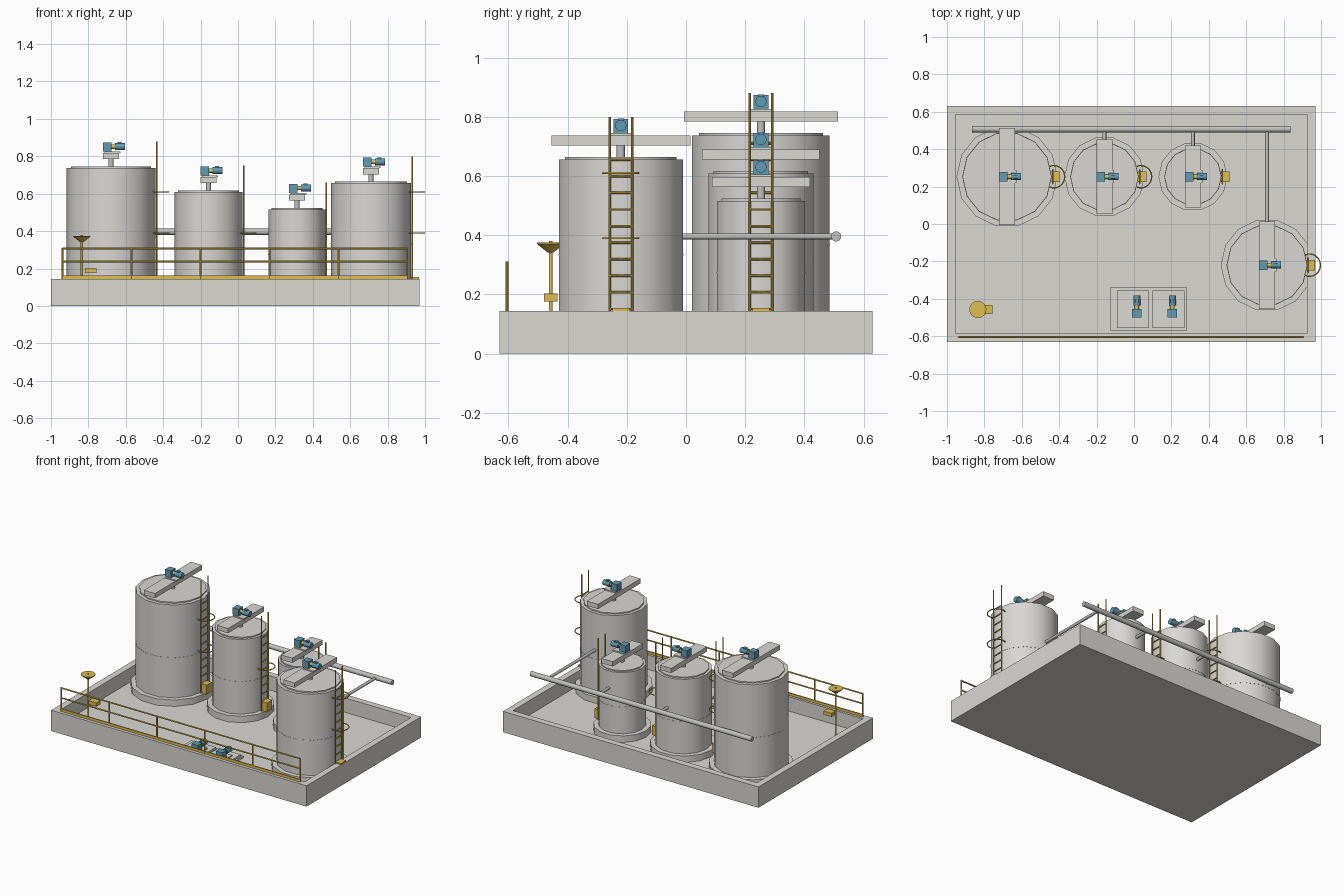
import bpy, bmesh, math
from mathutils import Matrix, Vector

if "Cube" in bpy.data.objects:
    bpy.data.objects.remove(bpy.data.objects["Cube"])


def material(name, rgb):
    m = bpy.data.materials.new(name)
    m.use_nodes = True
    m.diffuse_color = (*rgb, 1)
    m.node_tree.nodes["Principled BSDF"].inputs["Base Color"].default_value = (*rgb, 1)
    return m


CONCRETE = material("concrete grey", (0.70, 0.69, 0.65))
STEEL = material("tank steel", (0.70, 0.685, 0.655))
PIPE = material("pipe grey", (0.53, 0.53, 0.52))
YELLOW = material("safety yellow", (0.74, 0.51, 0.075))
BLUE = material("motor blue", (0.12, 0.33, 0.45))


def finish(name, bm, mat, smooth=False):
    me = bpy.data.meshes.new(name)
    bmesh.ops.recalc_face_normals(bm, faces=bm.faces)
    bm.to_mesh(me)
    bm.free()
    me.materials.append(mat)
    ob = bpy.data.objects.new(name, me)
    bpy.context.collection.objects.link(ob)
    if smooth:
        bpy.ops.object.select_all(action="DESELECT")
        ob.select_set(True)
        bpy.context.view_layer.objects.active = ob
        bpy.ops.object.shade_smooth_by_angle(angle=math.radians(35))
    return ob


def add_box(bm, centre, size):
    mat = Matrix.Translation(centre) @ Matrix.Diagonal((*size, 1))
    bmesh.ops.create_cube(bm, size=1, matrix=mat)


def add_rod(bm, a, b, r, sides=8, r2=None):
    a, b = Vector(a), Vector(b)
    rot = (b - a).to_track_quat("Z", "Y").to_matrix().to_4x4()
    bmesh.ops.create_cone(bm, cap_ends=True, segments=sides, radius1=r,
                          radius2=r if r2 is None else r2, depth=(b - a).length,
                          matrix=Matrix.Translation((a + b) / 2) @ rot)


def box(name, centre, size, mat):
    bm = bmesh.new()
    add_box(bm, centre, size)
    return finish(name, bm, mat)


def rod(name, a, b, r, mat, sides=16, r2=None):
    bm = bmesh.new()
    add_rod(bm, a, b, r, sides, r2)
    return finish(name, bm, mat, True)


def lathe(name, x, y, profile, mat, sides):
    bm = bmesh.new()
    verts = [bm.verts.new((x + r, y, z)) for r, z in profile]
    edges = [bm.edges.new(p) for p in zip(verts, verts[1:])]
    bmesh.ops.spin(bm, geom=verts + edges, cent=(x, y, 0), axis=(0, 0, 1),
                   angle=math.tau, steps=sides)
    bmesh.ops.remove_doubles(bm, verts=bm.verts, dist=0.0005)
    return finish(name, bm, mat, True)


def drive(name, x, y, z, turn):
    """Motor, coupling and gearbox in a row; z is the mounting height."""
    place = Matrix.Translation((x, y, z)) @ Matrix.Rotation(turn, 4, "Z")
    blue = bmesh.new()
    add_box(blue, (-0.02, 0, 0.032), (0.046, 0.05, 0.048))
    add_rod(blue, (0.022, 0, 0.034), (0.076, 0, 0.034), 0.019, 16)
    add_box(blue, (0.045, 0, 0.052), (0.022, 0.02, 0.012))
    yellow = bmesh.new()
    add_rod(yellow, (0.002, 0, 0.034), (0.022, 0, 0.034), 0.012, 12)
    plate = bmesh.new()
    add_box(plate, (0.008, 0, 0.004), (0.086, 0.07, 0.008))
    for part, bm, mat in (("motor", blue, BLUE), ("coupling", yellow, YELLOW),
                          ("mount_plate", plate, CONCRETE)):
        finish(name + "_" + part, bm, mat, part != "mount_plate").matrix_world = place


def ladder(name, x, y, top, hoops):
    """Side ladder with a foot box and open safety hoops."""
    bm = bmesh.new()
    for s in (-0.038, 0.038):
        add_rod(bm, (x, y + s, FLOOR), (x, y + s, top), 0.004)
    z = FLOOR + 0.05
    while z < top - 0.13:
        add_rod(bm, (x, y - 0.038, z), (x, y + 0.038, z), 0.004)
        z += 0.056
    finish(name, bm, YELLOW, True)
    box(name + "_foot", (x + 0.014, y, 0.122), (0.045, 0.057, 0.064), YELLOW)
    for z in hoops:
        cu = bpy.data.curves.new(name + "_hoop", "CURVE")
        cu.dimensions = "3D"
        cu.bevel_depth = 0.0035
        cu.bevel_resolution = 1
        sp = cu.splines.new("POLY")
        sp.points.add(12)
        for i, p in enumerate(sp.points):
            a = math.radians(-115 + 230 * i / 12)
            p.co = (x + 0.007 + 0.058 * math.cos(a), y + 0.06 * math.sin(a), z, 1)
        sp.use_smooth = True
        cu.materials.append(YELLOW)
        bpy.context.collection.objects.link(bpy.data.objects.new(name + "_hoop", cu))


# Containment basin: slab with a recessed floor
FLOOR = 0.045
bm = bmesh.new()
add_box(bm, (-0.015, 0, 0.0725), (1.97, 1.26, 0.145))
top = max(bm.faces, key=lambda f: f.calc_center_median().z)
bmesh.ops.inset_region(bm, faces=[top], thickness=0.045, use_even_offset=True)
well = bmesh.ops.extrude_discrete_faces(bm, faces=[top])["faces"]
bmesh.ops.translate(bm, verts=well[0].verts, vec=(0, 0, FLOOR - 0.145))
finish("basin", bm, CONCRETE)

# Tanks: name, x, y, radius, top, hoop heights
TANKS = [("large_tank", -0.679, 0.253, 0.238, 0.745, (0.39, 0.61)),
         ("medium_tank", -0.158, 0.253, 0.182, 0.617, (0.39,)),
         ("small_tank", 0.315, 0.253, 0.152, 0.524, ()),
         ("front_tank", 0.711, -0.22, 0.215, 0.664, (0.39, 0.61))]
HEADER_Y, PIPE_Z, SIDES = 0.507, 0.396, 14
for name, x, y, r, top, hoops in TANKS:
    lathe(name + "_plinth", x, y, [(0, FLOOR), (r + 0.032, FLOOR), (r + 0.032, 0.09), (0, 0.09)],
          CONCRETE, SIDES)
    seam = 0.09 + (top - 0.09) * 0.42
    lathe(name + "_shell", x, y,
          [(0, 0.09), (r, 0.09), (r, seam), (r + 0.0015, seam), (r + 0.0015, seam + 0.005),
           (r, seam + 0.005), (r, top - 0.008), (r * 0.9, top - 0.008),
           (r * 0.9, top), (0, top)], STEEL, SIDES)
    # Agitator bridge, shaft and drive
    rod(name + "_shaft", (x, y, top - 0.01), (x, y, top + 0.05), 0.014, PIPE)
    box(name + "_bridge", (x, y, top + 0.056), (0.086, r * 2.18, 0.033), CONCRETE)
    drive(name + "_drive", x, y, top + 0.0725, 0)
    ladder(name + "_ladder", x + r + 0.006, y, top + 0.135, hoops)
    rod(name + "_branch_pipe", (x, y + r - 0.02, PIPE_Z), (x, HEADER_Y, PIPE_Z), 0.01, PIPE)

# Header pipe behind the tanks
rod("header_pipe", (-0.867, HEADER_Y, PIPE_Z), (0.838, HEADER_Y, PIPE_Z), 0.017, PIPE)

# Pump pads and pumps
box("pump_slab", (0.078, -0.455, 0.051), (0.405, 0.235, 0.012), CONCRETE)
for side, x in (("right", 0.015), ("left", 0.205)):
    box(side + "_pump_pad", (x - 0.02, -0.455, 0.064), (0.17, 0.2, 0.014), CONCRETE)
    drive(side + "_pump", x, -0.457, 0.071, math.pi / 2)

# Guard rail along the front wall
bm = bmesh.new()
x0, x1, y = -0.938, 0.905, -0.605
for i in range(6):
    x = x0 + (x1 - x0) * i / 5
    add_rod(bm, (x, y, 0.145), (x, y, 0.311), 0.005)
for z in (0.307, 0.238):
    add_rod(bm, (x0, y, z), (x1, y, z), 0.005)
add_box(bm, ((x0 + x1) / 2, y, 0.154), (x1 - x0, 0.008, 0.018))
finish("guard_rail", bm, YELLOW, True)

# Safety shower with eyewash tray
sx, sy = -0.835, -0.457
rod("shower_post", (sx, sy, FLOOR), (sx, sy, 0.38), 0.006, YELLOW, 12)
rod("shower_head", (sx, sy, 0.342), (sx, sy, 0.37), 0.01, YELLOW, 16, 0.045)
rod("shower_cap", (sx, sy, 0.37), (sx, sy, 0.375), 0.046, YELLOW)
box("eyewash_tray", (sx + 0.048, sy, 0.19), (0.06, 0.046, 0.026), YELLOW)
